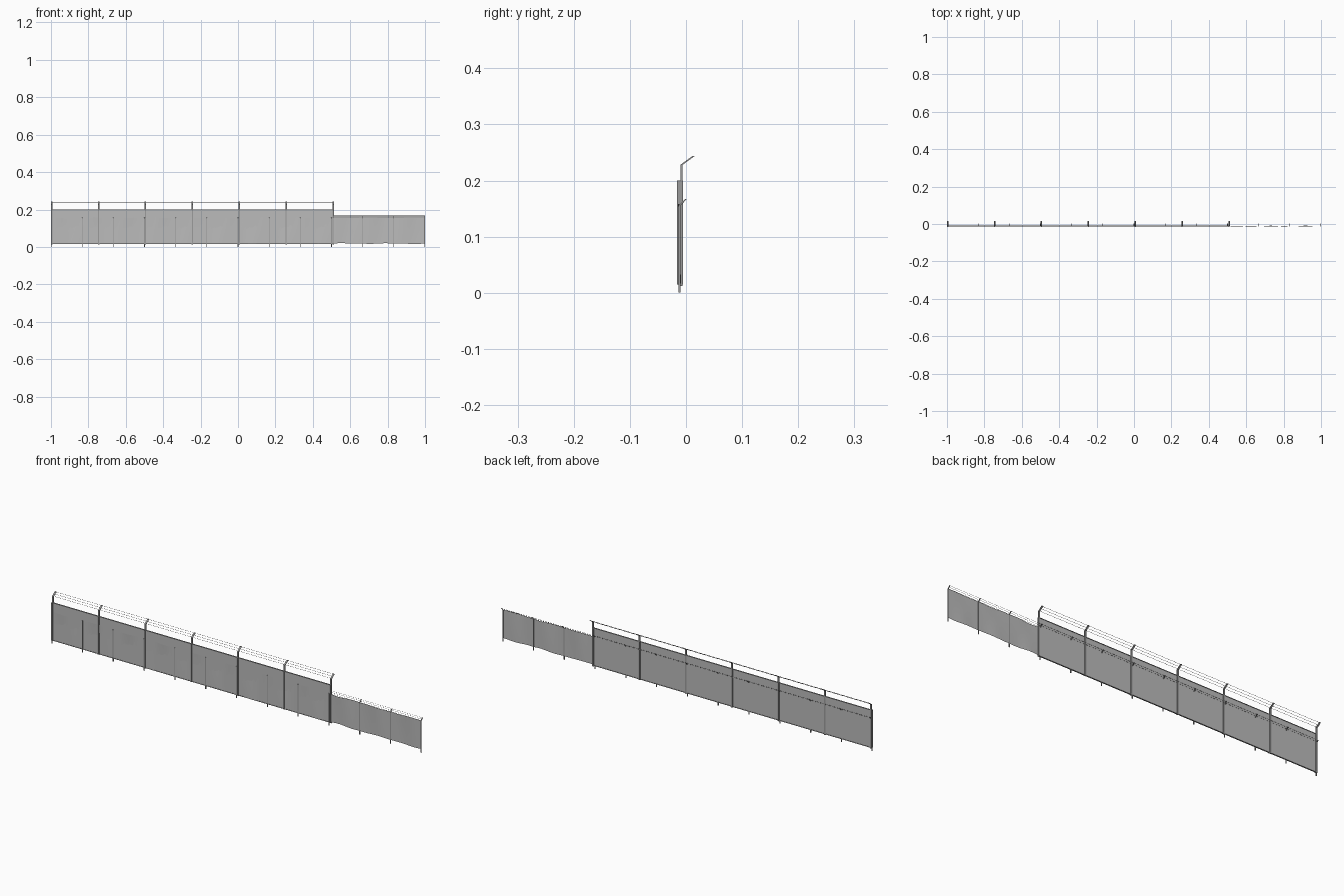
import bpy, bmesh, math
from mathutils import Vector

cube = bpy.data.objects.get("Cube")
if cube:
    bpy.data.objects.remove(cube, do_unlink=True)


def material(name, grey):
    m = bpy.data.materials.new(name)
    m.use_nodes = True
    col = (grey, grey, grey, 1)
    m.diffuse_color = col
    m.node_tree.nodes["Principled BSDF"].inputs["Base Color"].default_value = col
    return m


MESH = material("wire mesh grey", 0.5)
STEEL = material("post steel grey", 0.33)


def finish(name, bm, mat):
    bmesh.ops.recalc_face_normals(bm, faces=bm.faces)
    me = bpy.data.meshes.new(name)
    bm.to_mesh(me)
    bm.free()
    me.materials.append(mat)
    ob = bpy.data.objects.new(name, me)
    bpy.context.collection.objects.link(ob)
    return ob


def box(name, lo, hi, mat):
    bm = bmesh.new()
    bmesh.ops.create_cube(bm, size=1)
    lo, hi = Vector(lo), Vector(hi)
    for v in bm.verts:
        v.co = (lo + hi) / 2 + v.co * (hi - lo)
    return finish(name, bm, mat)


def bent_post(name, x, path, width, depth):
    """Post with a leaning arm: a (y, z) path given depth and width."""
    bm = bmesh.new()
    rings = []
    for y, z in path:
        rings.append([bm.verts.new((x + sx * width / 2, y + sy * depth / 2, z))
                      for sx, sy in ((-1, -1), (1, -1), (1, 1), (-1, 1))])
    for a, b in zip(rings, rings[1:]):
        for i in range(4):
            j = (i + 1) % 4
            bm.faces.new((a[i], a[j], b[j], b[i]))
    bm.faces.new(rings[0])
    bm.faces.new(rings[-1])
    return finish(name, bm, STEEL)


def wires(name, x0, x1, start, end, radius):
    """Three strands spread along the leaning arms."""
    for i in range(3):
        t = 0.1 + 0.425 * i
        y = start[0] + (end[0] - start[0]) * t
        z = start[1] + (end[1] - start[1]) * t
        box(f"{name}_{i + 1}", (x0, y - radius, z - radius),
            (x1, y + radius, z + radius), STEEL)


# Low fence: slightly rippled mesh on twelve bays of thin posts
LOW_Y, BAYS, STEPS = -0.0115, 12, 8
bm = bmesh.new()
columns = []
for i in range(BAYS * STEPS + 1):
    x = -1 + 2 * i / (BAYS * STEPS)
    bay = abs(math.sin(math.pi * i / STEPS))
    sway = 0.0025 * bay * math.sin(i * 0.7)
    sag = 0.003 * bay * math.sin(i * 0.45)
    columns.append([bm.verts.new((x, LOW_Y + sway * s, z + sag * s))
                    for z, s in ((0.018, 1), (0.085, 0.4), (0.156, -1))])
for a, b in zip(columns, columns[1:]):
    for k in range(2):
        bm.faces.new((a[k], b[k], b[k + 1], a[k + 1]))
low = finish("low_mesh", bm, MESH)
for p in low.data.polygons:
    p.use_smooth = True

low_path = [(-0.0115, 0), (-0.0115, 0.155), (0.0, 0.167)]
for i in range(BAYS + 1):
    x = max(-0.998, min(0.998, -1 + 2 * i / BAYS))
    bent_post(f"low_post_{i + 1}", x, low_path, 0.004, 0.003)
wires("low_wire", -1, 1, low_path[1], low_path[2], 0.0003)

# Tall fence: six flat mesh bays with deep posts and leaning arms
LEFT, RIGHT, TALL_BAYS = -0.996, 0.508, 6
box("tall_mesh", (LEFT, -0.0115, 0.015), (RIGHT, -0.009, 0.2), MESH)
for name, z in (("tall_top_rail", 0.198), ("tall_bottom_rail", 0.015)):
    box(name, (LEFT, -0.013, z), (RIGHT, -0.007, z + 0.002), STEEL)

tall_path = [(-0.008, 0.012), (-0.008, 0.228), (0.014, 0.244)]
for i in range(TALL_BAYS + 1):
    x = LEFT + (RIGHT - LEFT) * i / TALL_BAYS
    bent_post(f"tall_post_{i + 1}", x, tall_path, 0.008, 0.004)
    box(f"tall_post_flange_{i + 1}", (x - 0.003, -0.016, 0.015),
        (x + 0.003, -0.0055, 0.2), STEEL)
wires("tall_wire", LEFT, RIGHT, tall_path[1], tall_path[2], 0.0004)
